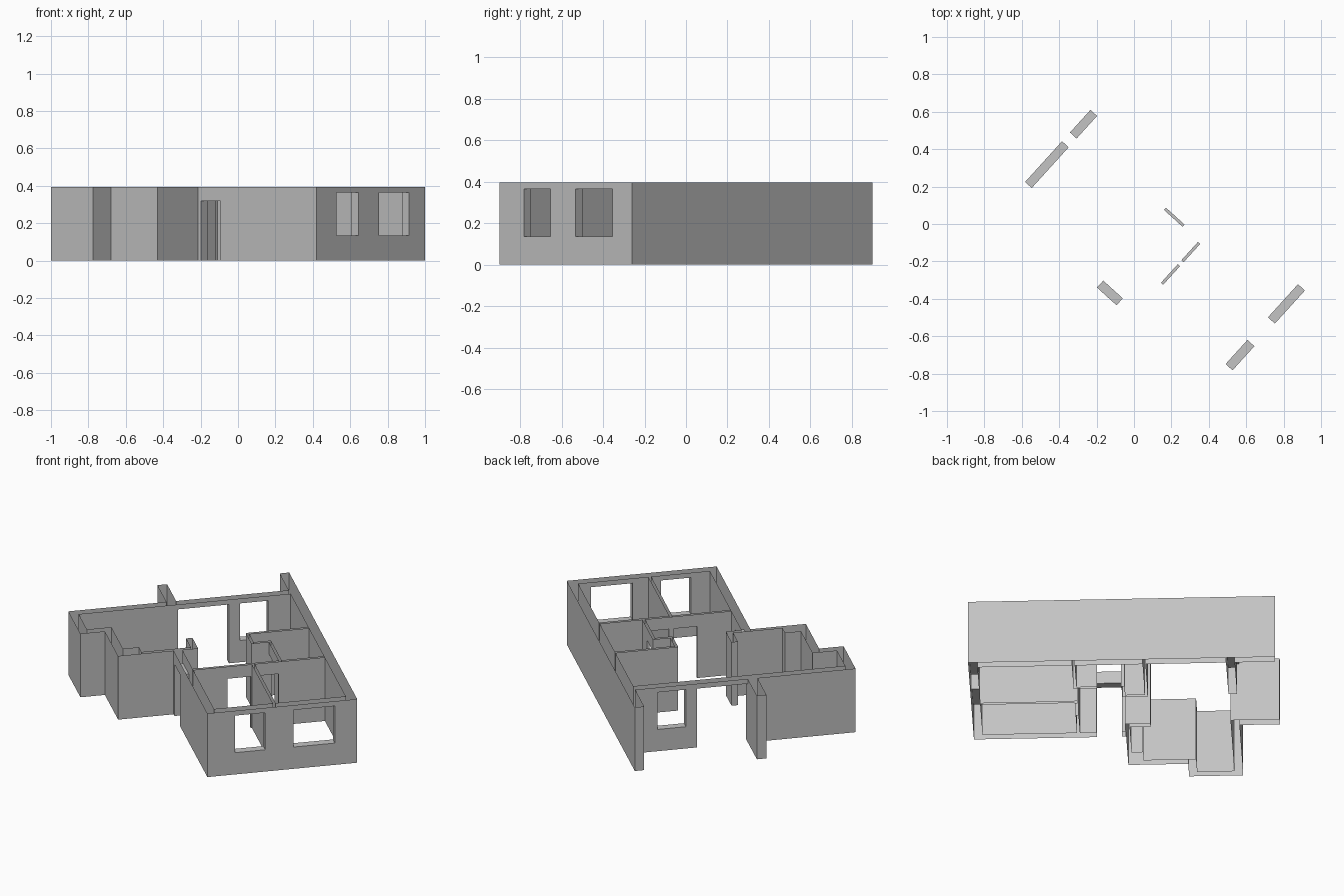
import bpy
import bmesh
from mathutils import Matrix, Vector
from math import radians

if "Cube" in bpy.data.objects:
    bpy.data.objects.remove(bpy.data.objects["Cube"], do_unlink=True)

TOP = 0.395      # wall height
DOOR = 0.32      # door head
SILL, HEAD = 0.135, 0.365

# Plan in house axes: (u0, u1, v0, v1), u across the house, v along it
outer_walls = [
    (0, 0.864, 0, 0.05),              # window front
    (0.81, 0.864, 0, 1.727),          # long wall with end fin
    (0, 0.05, 0, 0.88),               # entrance side
    (-0.32, 0.141, 0.857, 0.88),      # entrance hall wall
    (-0.32, -0.18, 0.857, 0.945),     # thick corner
    (0.105, 0.141, 0.857, 1.0),       # hall stub
    (-0.32, -0.272, 0.857, 1.24),     # stepped side
    (-0.461, -0.272, 1.194, 1.24),
    (-0.461, -0.413, 1.194, 1.498),
    (-0.461, 0.864, 1.45, 1.498),     # terrace wall
    (0.105, 0.16, 1.45, 1.727),       # terrace fin
]
partition_walls = [
    (0.05, 0.81, 0.582, 0.598),       # across both front rooms
    (0.389, 0.405, 0.05, 0.582),      # between front rooms
    (0.548, 0.564, 0.598, 0.868),     # washroom, with a stepped corner
    (0.448, 0.564, 0.852, 0.868),
    (0.448, 0.464, 0.852, 0.996),
    (0.448, 0.81, 0.98, 0.996),
]
# Openings: plan rectangle plus bottom and top
openings = [
    (0.159, 0.333, 0, 0.05, SILL, HEAD),
    (0.496, 0.735, 0, 0.05, SILL, HEAD),
    (0.517, 0.68, 1.45, 1.498, SILL, HEAD),
    (0.16, 0.454, 1.45, 1.498, 0, HEAD),
    (0, 0.05, 0.693, 0.834, 0, DOOR),
    (0.248, 0.383, 0.582, 0.598, 0, DOOR),
    (0.411, 0.543, 0.582, 0.598, 0, DOOR),
    (0.548, 0.564, 0.713, 0.848, 0, DOOR),
]

# Grid lines through every edge of the plan
plan = outer_walls + partition_walls + [o[:4] for o in openings]
us = sorted({x for r in plan for x in r[:2]})
vs = sorted({x for r in plan for x in r[2:4]})
zs = [0, SILL, DOOR, HEAD, TOP]


def span(lines, low, high):
    return range(lines.index(low), lines.index(high))


def cells(box):
    u0, u1, v0, v1, z0, z1 = box
    return {(i, j, k) for i in span(us, u0, u1)
            for j in span(vs, v0, v1) for k in span(zs, z0, z1)}


def fill(walls):
    filled = set().union(*(cells(w + (0, TOP)) for w in walls))
    return filled - set().union(*(cells(o) for o in openings))


# House axes turned into the world
placement = Matrix.Translation(Vector((0.42, -0.9, 0))) @ Matrix.Rotation(radians(47.8), 4, 'Z')

grey = bpy.data.materials.new("plaster_grey")
grey.use_nodes = True
colour = (0.55, 0.55, 0.55, 1)
grey.diffuse_color = colour
grey.node_tree.nodes["Principled BSDF"].inputs["Base Color"].default_value = colour


def build(name, own, every):
    """Skin the wall cells, leaving walls open above and below."""
    bm = bmesh.new()
    for cell in own:
        for axis in range(3):
            for side in (0, 1):
                near = list(cell)
                near[axis] += 2 * side - 1
                if tuple(near) in every:
                    continue
                if axis == 2 and near[2] in (-1, len(zs) - 1):
                    continue
                a, b = (axis + 1) % 3, (axis + 2) % 3
                ring = []
                for da, db in ((0, 0), (1, 0), (1, 1), (0, 1)):
                    p = list(cell)
                    p[axis] += side
                    p[a] += da
                    p[b] += db
                    ring.append(bm.verts.new((us[p[0]], vs[p[1]], zs[p[2]])))
                bm.faces.new(ring if side else ring[::-1])
    bmesh.ops.remove_doubles(bm, verts=bm.verts, dist=0.0001)
    bmesh.ops.dissolve_limit(bm, angle_limit=radians(1), verts=bm.verts, edges=bm.edges)
    bm.transform(placement)
    mesh = bpy.data.meshes.new(name)
    bm.to_mesh(mesh)
    bm.free()
    mesh.materials.append(grey)
    bpy.context.collection.objects.link(bpy.data.objects.new(name, mesh))


outer = fill(outer_walls)
inner = fill(partition_walls) - outer
build("outer_walls", outer, outer | inner)
build("partition_walls", inner, outer | inner)
